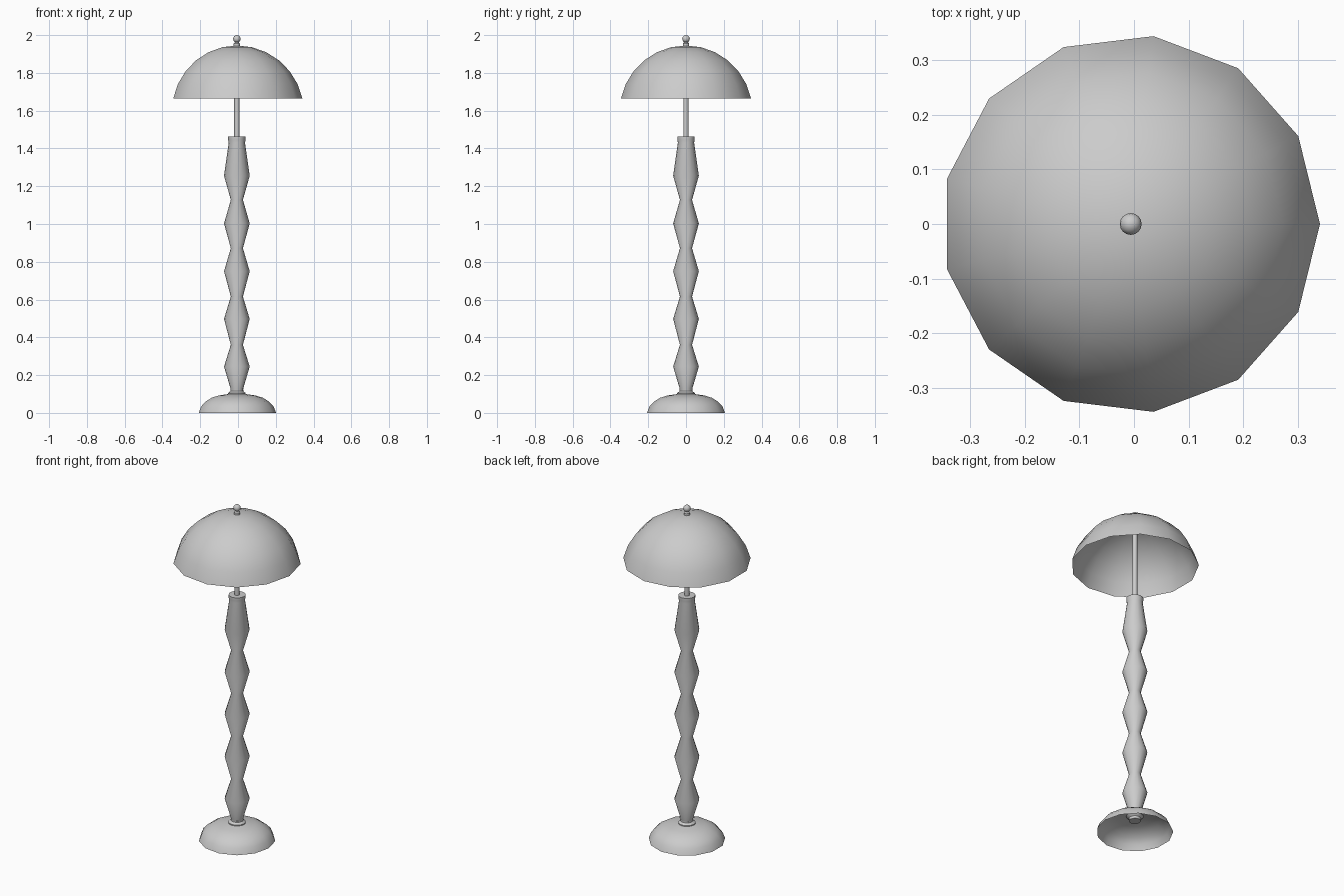
import bpy, bmesh, math

if "Cube" in bpy.data.objects:
    bpy.data.objects.remove(bpy.data.objects["Cube"])

CX = -0.006  # lamp axis: odd-sided rings sit slightly off the box centre


def lathe(name, profile, sides):
    """Revolve (radius, z) points around the lamp axis; radius 0 closes to a point."""
    bm = bmesh.new()
    rings = []
    for r, z in profile:
        n = 1 if r == 0 else sides
        rings.append([bm.verts.new((CX + r * math.cos(2 * math.pi * i / sides),
                                    r * math.sin(2 * math.pi * i / sides), z)) for i in range(n)])
    for a, b in zip(rings, rings[1:]):
        for i in range(sides):
            j = (i + 1) % sides
            quad = [a[i % len(a)], a[j % len(a)], b[j % len(b)], b[i % len(b)]]
            bm.faces.new(list(dict.fromkeys(quad)))
    bmesh.ops.recalc_face_normals(bm, faces=bm.faces)
    mesh = bpy.data.meshes.new(name)
    bm.to_mesh(mesh)
    bm.free()
    obj = bpy.data.objects.new(name, mesh)
    bpy.context.collection.objects.link(obj)
    bpy.ops.object.select_all(action='DESELECT')
    obj.select_set(True)
    bpy.context.view_layer.objects.active = obj
    bpy.ops.object.shade_smooth_by_angle(angle=math.radians(40))
    return obj


# Domed shade, open below: a slice of a sphere
R, zc, rim = 0.355, 1.59, math.radians(12.2)
dome = []
for k in range(7):
    a = rim + (math.pi / 2 - rim) * k / 6
    dome.append((R * math.cos(a) if k < 6 else 0, zc + R * math.sin(a)))
lathe("lamp_shade", dome, 13)

# Hollow foot with a low domed top
lathe("base", [(0.208, 0.0), (0.194, 0.035), (0.17, 0.06), (0.138, 0.08),
               (0.10, 0.092), (0.045, 0.1)], 13)

# Collar between foot and column
lathe("base_collar", [(0, 0.085), (0.032, 0.085), (0.047, 0.098), (0.047, 0.105),
                      (0.034, 0.115), (0.034, 0.122), (0, 0.122)], 16)

# Turned column with five bulges
column = [(0, 0.07), (0.032, 0.07), (0.034, 0.13)]
for i in range(5):
    column.append((0.068, 0.245 + 0.2525 * i))
    if i < 4:
        column.append((0.032, 0.36 + 0.256 * i))
column += [(0.043, 1.43), (0.046, 1.445), (0.046, 1.462), (0, 1.462)]
lathe("column", column, 16)

# Rod carrying the shade
lathe("rod", [(0, 1.45), (0.014, 1.45), (0.014, 1.95), (0, 1.95)], 12)

# Finial: neck and ball
lathe("finial_neck", [(0, 1.935), (0.017, 1.935), (0.017, 1.955),
                      (0.01, 1.962), (0.01, 1.97), (0, 1.97)], 12)
ball = []
for k in range(9):
    a = -math.pi / 2 + math.pi * k / 8
    ball.append((0 if k in (0, 8) else 0.02 * math.cos(a), 1.98 + 0.02 * math.sin(a)))
lathe("finial_ball", ball, 16)
